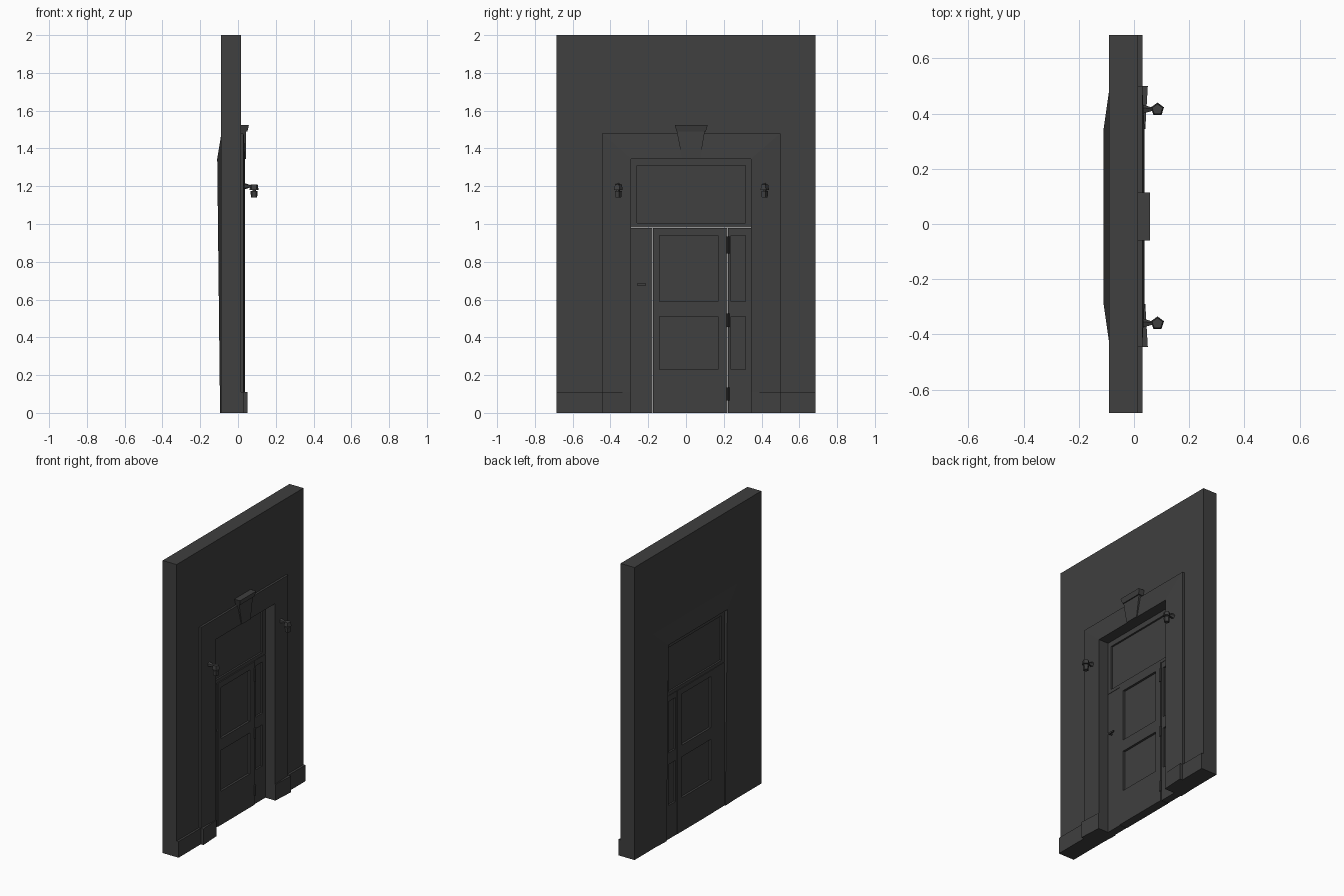
import bpy, bmesh, math
from mathutils import Matrix

if "Cube" in bpy.data.objects:
    bpy.data.objects.remove(bpy.data.objects["Cube"], do_unlink=True)

# One dark grey for everything
GREY = (0.05, 0.05, 0.05, 1)
mat = bpy.data.materials.new("dark grey")
mat.use_nodes = True
mat.diffuse_color = GREY
mat.node_tree.nodes["Principled BSDF"].inputs["Base Color"].default_value = GREY


def finish(name, bm):
    bmesh.ops.recalc_face_normals(bm, faces=bm.faces[:])
    mesh = bpy.data.meshes.new(name)
    bm.to_mesh(mesh)
    bm.free()
    mesh.materials.append(mat)
    ob = bpy.data.objects.new(name, mesh)
    bpy.context.collection.objects.link(ob)
    return ob


def sweep(name, rings):
    """Skin a row of matching closed sections and cap both ends."""
    bm = bmesh.new()
    rows = [[bm.verts.new(p) for p in ring] for ring in rings]
    n = len(rows[0])
    for a, b in zip(rows, rows[1:]):
        for i in range(n):
            j = (i + 1) % n
            bm.faces.new((a[i], a[j], b[j], b[i]))
    bm.faces.new(rows[0])
    bm.faces.new(rows[-1])
    return finish(name, bm)


def plate(name, outline, x0, x1):
    """Extrude a (y, z) outline along x."""
    return sweep(name, [[(x, y, z) for y, z in outline] for x in (x0, x1)])


def box(name, x0, x1, y0, y1, z0, z1):
    return plate(name, [(y0, z0), (y1, z0), (y1, z1), (y0, z1)], x0, x1)


def rod(name, centre, r0, r1, length, sides, axis="Z"):
    bm = bmesh.new()
    turn = Matrix.Rotation(math.pi / 2, 4, axis) if axis != "Z" else Matrix()
    bmesh.ops.create_cone(bm, cap_ends=True, segments=sides, radius1=r0, radius2=r1,
                          depth=length, matrix=Matrix.Translation(centre) @ turn)
    return finish(name, bm)


def panelled(name, x0, x1, ys, zs, panels, depth):
    """Slab on a grid of cuts, with chosen cells sunk on both sides."""
    bm = bmesh.new()
    sides = [[[bm.verts.new((x, y, z)) for z in zs] for y in ys] for x in (x0, x1)]
    sunk = []
    ny, nz = len(ys) - 1, len(zs) - 1
    for v in sides:
        for i in range(ny):
            for j in range(nz):
                f = bm.faces.new((v[i][j], v[i + 1][j], v[i + 1][j + 1], v[i][j + 1]))
                if (i, j) in panels:
                    sunk.append(f)
    a, b = sides
    for i in range(ny):
        for j in (0, nz):
            bm.faces.new((a[i][j], a[i + 1][j], b[i + 1][j], b[i][j]))
    for j in range(nz):
        for i in (0, ny):
            bm.faces.new((a[i][j], a[i][j + 1], b[i][j + 1], b[i][j]))
    bmesh.ops.recalc_face_normals(bm, faces=bm.faces[:])
    for f in bmesh.ops.extrude_discrete_faces(bm, faces=sunk)["faces"]:
        bmesh.ops.translate(bm, verts=f.verts[:], vec=f.normal * -depth)
    return finish(name, bm)


# Wall with a doorway
Y = 0.685
plate("wall", [(-Y, 0), (-0.36, 0), (-0.36, 1.4), (0.42, 1.4),
               (0.42, 0), (Y, 0), (Y, 2), (-Y, 2)], -0.09, 0.015)

# Door casing: a mitred sloping section swept around the doorway
OUT, IN = (-0.445, 0.5), (-0.29, 0.345)
stations = [(0, 0, 0, -0.095), (0, 1.48, 1.345, -0.11),
            (1, 1.48, 1.345, -0.11), (1, 0, 0, -0.095)]
sweep("door_casing", [[(-0.088, OUT[s], zo), (0.03, OUT[s], zo),
                       (0.038, IN[s], zi), (back, IN[s], zi)]
                      for s, zo, zi, back in stations])

# Skirting and flared plinths at each side of the doorway
for label, outer, inner, end in (("right", OUT[0], IN[0], -Y), ("left", OUT[1], IN[1], Y)):
    lo, hi = sorted((outer, end))
    box(label + "_skirting", 0, 0.03, lo, hi, 0, 0.11)
    sweep(label + "_plinth", [[(0, outer, z), (0.05, outer, z), (0.041, inner, z), (0, inner, z)]
                              for z in (0, 0.11)])

# Keystone and its cap
plate("keystone", [(-0.02, 1.345), (0.075, 1.345), (0.1, 1.495), (-0.05, 1.495)], 0, 0.043)
sweep("keystone_cap", [[(0, -0.05, 1.49), (0.05, -0.05, 1.49), (0.05, 0.105, 1.49), (0, 0.105, 1.49)],
                       [(0, -0.06, 1.525), (0.058, -0.06, 1.525), (0.058, 0.115, 1.525), (0, 0.115, 1.525)]])

# Door leaf, fixed side pieces and transom window
ROWS = [0, 0.23, 0.51, 0.59, 0.94, 0.98]
panelled("door_leaf", -0.09, -0.03, [-0.175, -0.14, 0.17, 0.22], ROWS, {(1, 1), (1, 3)}, 0.015)
panelled("side_light", -0.088, -0.035, [0.222, 0.238, 0.315, 0.345], ROWS, {(1, 1), (1, 3)}, 0.012)
box("fixed_stile", -0.088, -0.035, -0.29, -0.177, 0, 0.98)
panelled("transom_window", -0.088, -0.035, [-0.29, -0.26, 0.315, 0.345],
         [0.982, 1.005, 1.31, 1.345], {(1, 1)}, 0.012)

# Hinges and lever handle
for i, (z, length) in enumerate(((0.89, 0.09), (0.49, 0.07), (0.1, 0.07))):
    rod(f"hinge_{i + 1}", (-0.027, 0.222, z), 0.007, 0.007, length, 6)
rod("handle_stem", (-0.025, -0.253, 0.68), 0.007, 0.007, 0.03, 6, "Y")
box("handle_lever", -0.018, -0.01, -0.26, -0.212, 0.675, 0.685)

# Wall lamps on short brackets
for label, y in (("right", -0.36), ("left", 0.415)):
    rod(label + "_lamp_bracket", (0.05, y, 1.2), 0.018, 0.006, 0.036, 5, "Y")
    rod(label + "_lamp_cap", (0.085, y, 1.195), 0.025, 0.02, 0.028, 5)
    rod(label + "_lamp_neck", (0.085, y, 1.178), 0.01, 0.01, 0.014, 5)
    rod(label + "_lamp_shade", (0.085, y, 1.157), 0.017, 0.02, 0.034, 5)
